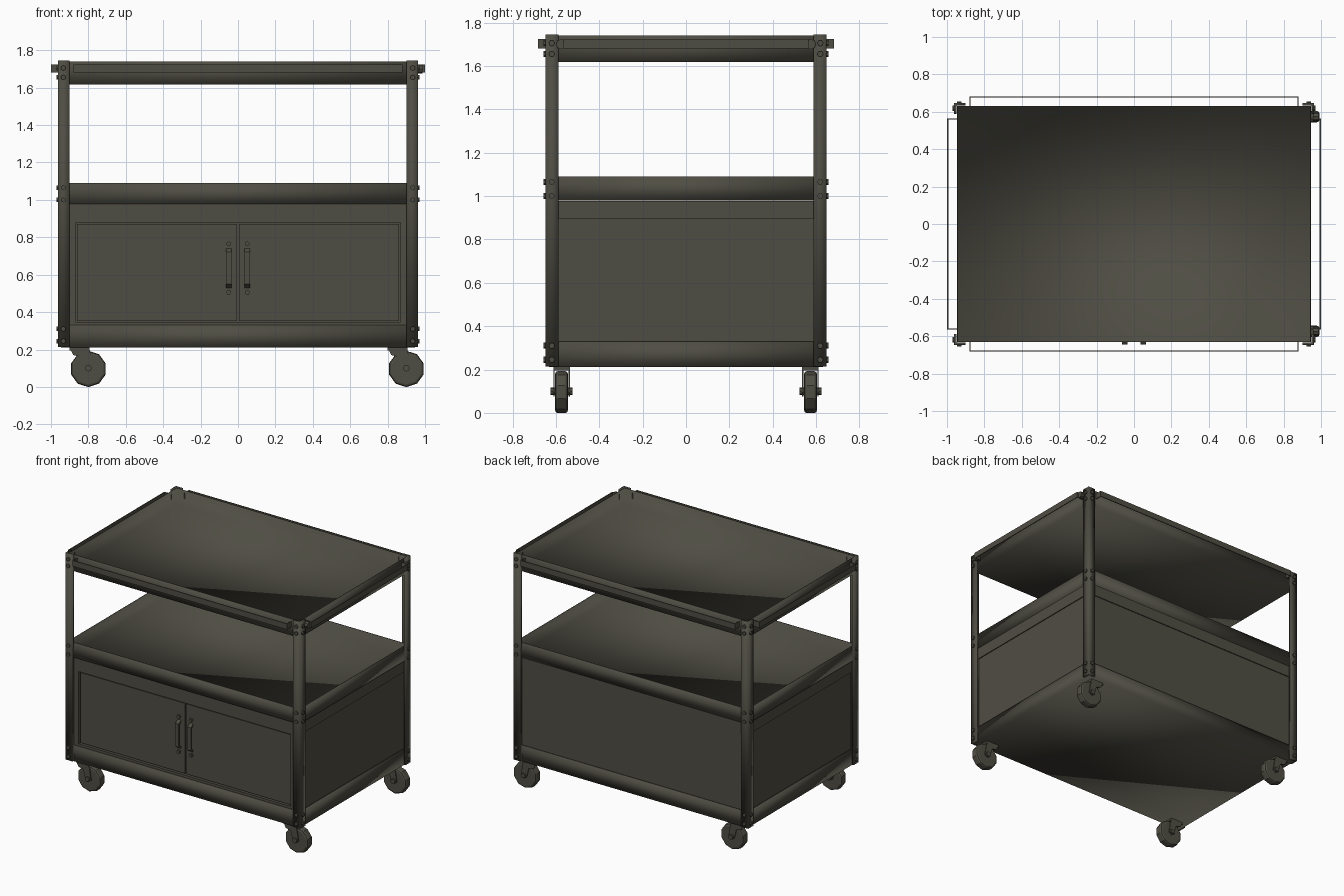
import bpy, bmesh, math
from mathutils import Vector, Matrix

cube = bpy.data.objects.get("Cube")
if cube:
    bpy.data.objects.remove(cube)

paint = bpy.data.materials.new("dark olive steel")
paint.use_nodes = True
COLOR = (0.078, 0.075, 0.057, 1)
paint.diffuse_color = COLOR
paint.node_tree.nodes["Principled BSDF"].inputs["Base Color"].default_value = COLOR


def finish(name, bm, smooth=False):
    bmesh.ops.recalc_face_normals(bm, faces=bm.faces)
    mesh = bpy.data.meshes.new(name)
    bm.to_mesh(mesh)
    bm.free()
    mesh.materials.append(paint)
    for p in mesh.polygons:
        p.use_smooth = smooth
    obj = bpy.data.objects.new(name, mesh)
    bpy.context.collection.objects.link(obj)
    return obj


def block(lo, hi):
    lo, hi = Vector(lo), Vector(hi)
    bm = bmesh.new()
    bmesh.ops.create_cube(bm, size=1)
    for v in bm.verts:
        v.co = (lo + hi) / 2 + v.co * (hi - lo)
    return bm


def box(name, lo, hi):
    return finish(name, block(lo, hi))


def tray(name, z0, z1, sheet=0.007):
    """Thin sheet floor with an upturned lip on all four sides."""
    bm = block((-HX, -HY, z0), (HX, HY, z1))
    bm.normal_update()
    top = max(bm.faces, key=lambda f: f.calc_center_median().z)
    bmesh.ops.inset_region(bm, faces=[top], thickness=sheet)
    floor = bmesh.ops.extrude_discrete_faces(bm, faces=[top])["faces"][0]
    bmesh.ops.translate(bm, verts=floor.verts, vec=(0, 0, z0 + sheet - z1))
    return finish(name, bm, smooth=True)


def prism(name, points, offset, smooth=False):
    """Extrude a closed 3D outline along an offset."""
    bm = bmesh.new()
    face = bm.faces.new([bm.verts.new(p) for p in points])
    new = bmesh.ops.extrude_face_region(bm, geom=[face])["geom"]
    moved = [v for v in new if isinstance(v, bmesh.types.BMVert)]
    bmesh.ops.translate(bm, verts=moved, vec=offset)
    return finish(name, bm, smooth)


def disc(name, center, axis, radius, depth, sides=8, bevel=0):
    bm = bmesh.new()
    bmesh.ops.create_cone(bm, cap_ends=True, segments=sides, radius1=radius,
                          radius2=radius, depth=depth)
    if bevel:
        rims = [e for e in bm.edges if any(len(f.verts) > 4 for f in e.link_faces)]
        bmesh.ops.bevel(bm, geom=rims, offset=bevel, segments=2, profile=0.5,
                        affect='EDGES')
    turn = Vector((0, 0, 1)).rotation_difference(Vector(axis)).to_matrix().to_4x4()
    bm.transform(Matrix.Translation(center) @ turn)
    return finish(name, bm)


HX, HY = 0.947, 0.632      # shelf half sizes
PX, PY = 0.962, 0.647      # outer faces of the posts
WIDE, THICK = 0.06, 0.014  # angle iron

# Tray shelves
tray("bottom_shelf", 0.211, 0.33)
tray("middle_shelf", 0.979, 1.09)
tray("top_shelf", 1.618, 1.74)

# Cabinet body standing in the bottom tray, with a proud upper band
box("cabinet_body", (-0.933, -0.6, 0.22), (0.933, 0.618, 0.978))
box("cabinet_band", (-0.94, -0.6, 0.893), (0.94, 0.625, 0.978))

# Front frame around the doors
F0, F1 = -0.624, -0.595
box("frame_top", (-0.94, F0, 0.88), (0.94, F1, 0.978))
box("frame_bottom", (-0.94, F0, 0.22), (0.94, F1, 0.346))
for s, side in ((1, "left"), (-1, "right")):
    box("frame_" + side, (min(s * 0.868, s * 0.94), F0, 0.346),
        (max(s * 0.868, s * 0.94), F1, 0.88))
    # Door with a bowed pull handle
    box("door_" + side, (min(s * 0.005, s * 0.86), -0.615, 0.353),
        (max(s * 0.005, s * 0.86), F1, 0.872))
    x = s * 0.05
    outline = [(-0.615, 0.53), (-0.643, 0.55), (-0.643, 0.72),
               (-0.615, 0.74), (-0.615, 0.725), (-0.633, 0.71),
               (-0.633, 0.56), (-0.615, 0.545)]
    prism("handle_" + side, [(x - 0.014, y, z) for y, z in outline], (0.028, 0, 0))
    for z in (0.505, 0.765):
        disc("handle_bolt_" + side, (x, -0.62, z), (0, 1, 0), 0.013, 0.02)

# Corner posts of angle iron, with bolts on both faces
for sx in (1, -1):
    for sy in (1, -1):
        where = ("back_" if sy > 0 else "front_") + ("left" if sx > 0 else "right")
        ell = [(0, 0), (WIDE, 0), (WIDE, THICK), (THICK, THICK), (THICK, WIDE), (0, WIDE)]
        prism("post_" + where, [(sx * (PX - a), sy * (PY - b), 0.214) for a, b in ell],
              (0, 0, 1.53), smooth=True)
        for z in (0.245, 0.31, 1.0, 1.065, 1.655, 1.705):
            disc("front_bolt_" + where, (sx * (PX - 0.028), sy * PY, z),
                 (0, 1, 0), 0.014, 0.018, 6)
            disc("side_bolt_" + where, (sx * PX, sy * (PY - 0.028), z),
                 (1, 0, 0), 0.014, 0.018, 6)


# Push rails: thin strips bent into a shallow U
def rail(name, half, base, reach, place):
    t = 0.006
    u = [(-half, base), (-half, reach), (half, reach), (half, base),
         (half - t, base), (half - t, reach - t), (t - half, reach - t), (t - half, base)]
    prism(name, [(*place(a, b), 1.68) for a, b in u], (0, 0, 0.043))


for s, fb, lr in ((1, "back", "left"), (-1, "front", "right")):
    rail("rail_" + fb, 0.88, HY - 0.005, 0.682, lambda a, b: (a, s * b))
    rail("rail_" + lr, 0.565, HX - 0.005, 0.999, lambda a, b: (s * b, a))
    disc("rail_nut", (0.972, s * 0.575, 1.7), (1, 0, 0), 0.024, 0.03)

# Swivel casters, all trailing the same way
for px in (0.85, -0.85):
    for cy in (0.574, -0.574):
        wx = px + 0.05
        disc("caster_wheel", (wx, cy, 0.096), (0, 1, 0), 0.097, 0.06, 10, 0.014)
        disc("caster_axle", (wx, cy, 0.1), (0, 1, 0), 0.018, 0.1)
        box("caster_crown", (px - 0.05, cy - 0.038, 0.196), (px + 0.055, cy + 0.038, 0.213))
        fork = [(-0.05, 0.21), (0.055, 0.21), (0.075, 0.095), (0.05, 0.076),
                (0.028, 0.09), (0.01, 0.16), (-0.03, 0.17)]
        for y in (cy - 0.038, cy + 0.032):
            prism("caster_fork", [(px + a, y, z) for a, z in fork], (0, 0.006, 0))
